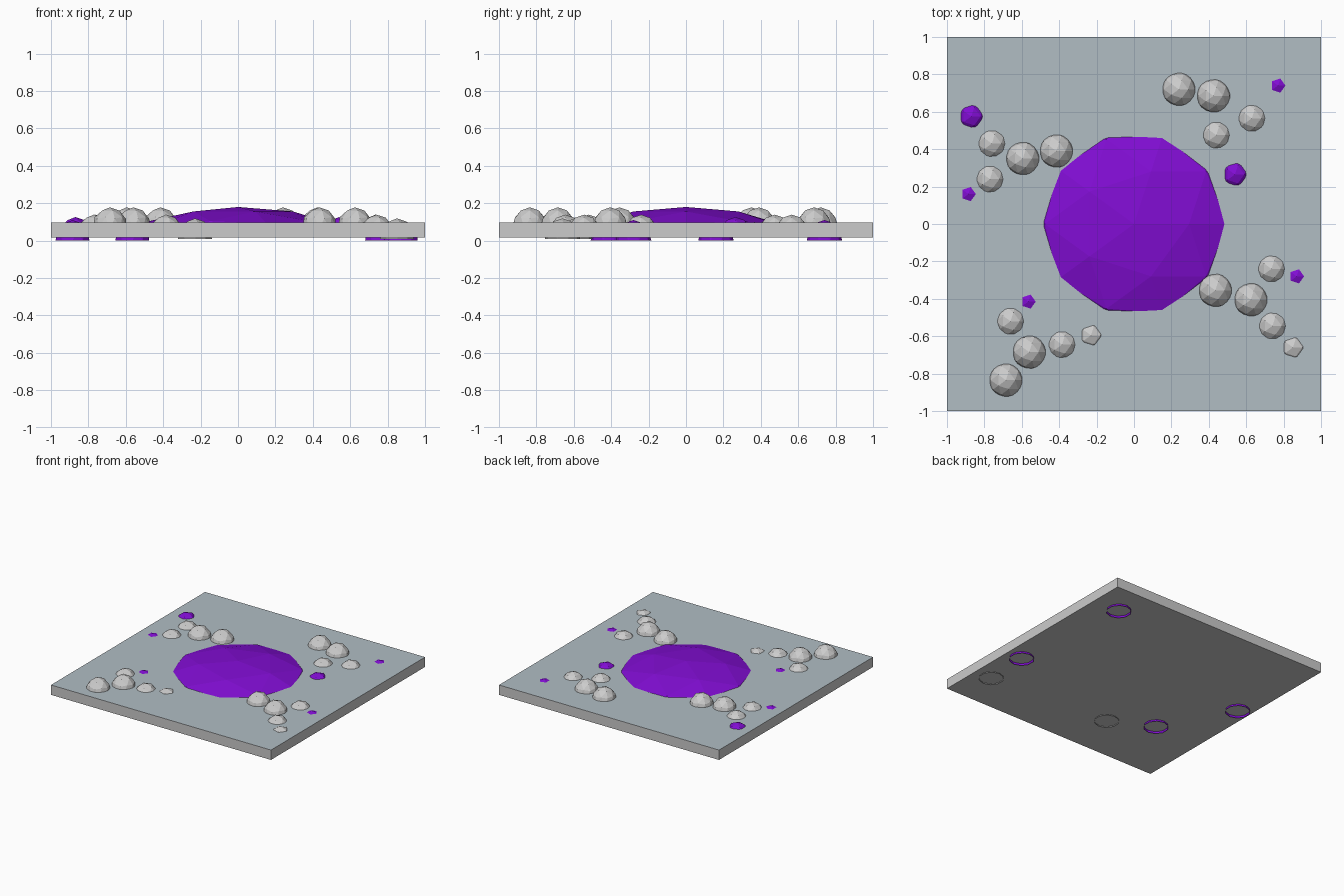
import bpy, bmesh
from mathutils import Matrix

if "Cube" in bpy.data.objects:
    bpy.data.objects.remove(bpy.data.objects["Cube"])

SLAB_BOTTOM, SLAB_TOP = 0.016, 0.097


def material(name, rgb):
    m = bpy.data.materials.new(name)
    m.diffuse_color = (*rgb, 1)
    m.use_nodes = True
    m.node_tree.nodes["Principled BSDF"].inputs["Base Color"].default_value = m.diffuse_color
    return m


purple = material("purple", (0.22, 0.004, 0.65))
blue_grey = material("blue_grey", (0.44, 0.51, 0.55))


def add(name, bm, mat=None):
    mesh = bpy.data.meshes.new(name)
    bm.to_mesh(mesh)
    bm.free()
    if mat:
        mesh.materials.append(mat)
    obj = bpy.data.objects.new(name, mesh)
    bpy.context.collection.objects.link(obj)
    return obj


def half_ico(name, x, y, base, radius, height, mat=None):
    """Open upper half of a low-poly icosphere, sunk into the slab."""
    bm = bmesh.new()
    bmesh.ops.create_icosphere(bm, subdivisions=2, radius=1)
    low = [v for v in bm.verts if v.co.z < -0.01]
    bmesh.ops.delete(bm, geom=low, context='VERTS')
    bmesh.ops.scale(bm, vec=(radius, radius, height), verts=bm.verts)
    obj = add(name, bm, mat)
    obj.location = (x, y, base)


# Stone slab: sides and underside
bm = bmesh.new()
mid, thick = (SLAB_TOP + SLAB_BOTTOM) / 2, SLAB_TOP - SLAB_BOTTOM
bmesh.ops.create_cube(bm, size=1, matrix=Matrix.Translation((0, 0, mid)) @ Matrix.Diagonal((2, 2, thick, 1)))
top = [f for f in bm.faces if f.normal.z > 0.9 or f.calc_center_median().z > SLAB_TOP - 0.001]
bmesh.ops.delete(bm, geom=top, context='FACES_ONLY')
add("slab", bm)

# Coloured ground surface closing the slab
bm = bmesh.new()
bmesh.ops.create_grid(bm, x_segments=1, y_segments=1, size=1,
                      matrix=Matrix.Translation((0, 0, SLAB_TOP)))
add("ground_surface", bm, blue_grey)

# Central pool
half_ico("pool", 0, 0, 0.02, 0.56, 0.16, purple)

# Rocks and bubbles share one shape; the sink depth sets their visible size
R, H = 0.095, 0.11
large = [(0.24, 0.72), (0.425, 0.685), (-0.595, 0.35), (-0.415, 0.39),
         (0.435, -0.355), (0.625, -0.405), (-0.56, -0.685), (-0.685, -0.835)]
medium = [(0.44, 0.475), (0.63, 0.565), (-0.76, 0.43), (-0.77, 0.24),
          (0.735, -0.24), (0.74, -0.545), (-0.66, -0.52), (-0.385, -0.645)]
small = [(0.85, -0.66), (-0.23, -0.595)]
big_bubbles = [(-0.87, 0.575), (0.54, 0.265)]
small_bubbles = [(0.77, 0.74), (-0.885, 0.16), (0.87, -0.28), (-0.565, -0.415)]

for name, spots, base, mat in (
        ("large_rock", large, 0.068, None),
        ("medium_rock", medium, 0.029, None),
        ("small_rock", small, 0.009, None),
        ("big_bubble", big_bubbles, 0.016, purple),
        ("small_bubble", small_bubbles, 0.0, purple)):
    for i, (x, y) in enumerate(spots, 1):
        half_ico(f"{name}_{i}", x, y, base, R, H, mat)
